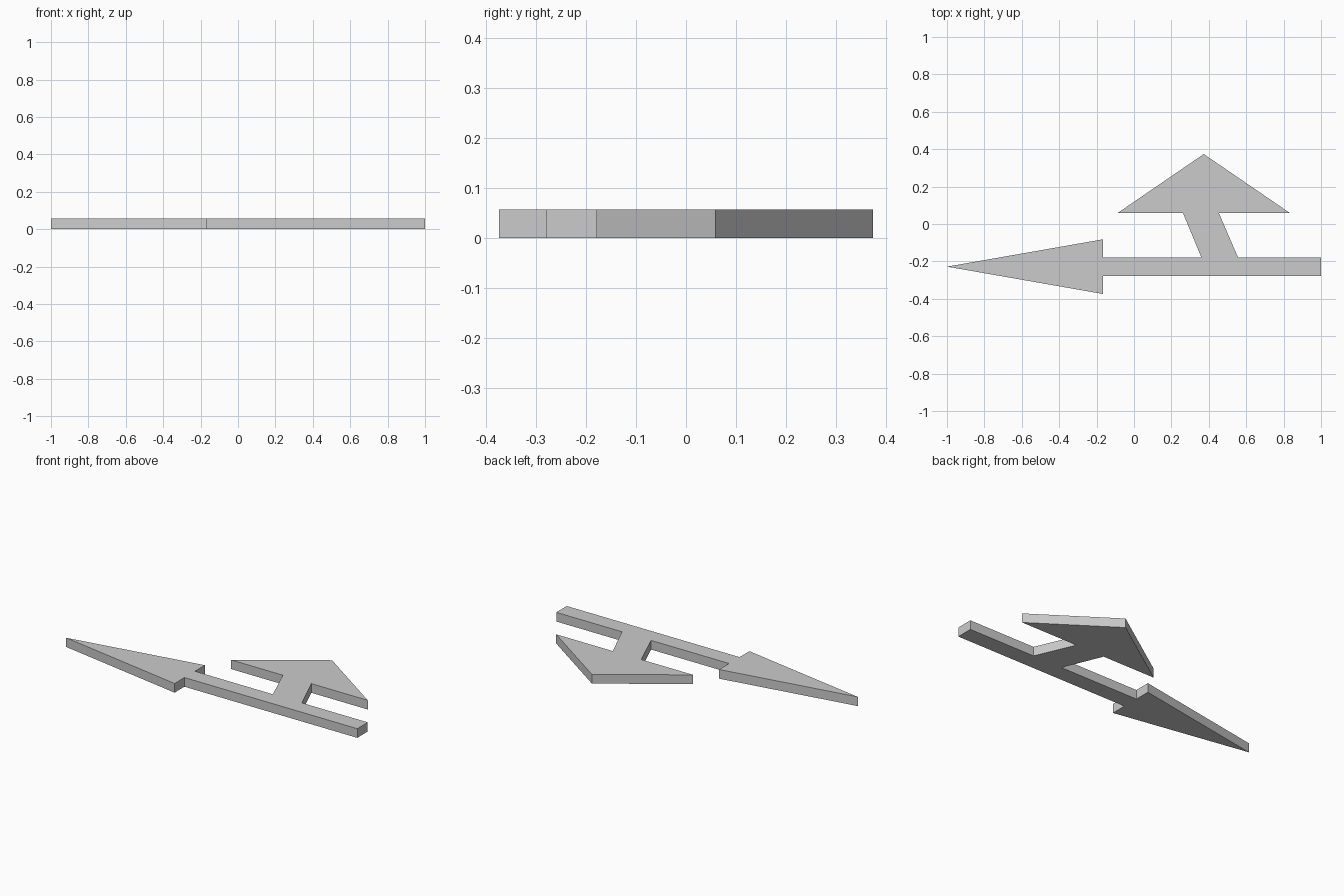
import bpy, bmesh

if "Cube" in bpy.data.objects:
    bpy.data.objects.remove(bpy.data.objects["Cube"])

THICK = 0.056

# Outline of the joined straight arrow and branching arrow, counter-clockwise
outline = [
    (-1.0, -0.228), (-0.166, -0.374),                    # left arrowhead
    (-0.166, -0.279), (1.0, -0.279), (1.0, -0.178),      # long shaft
    (0.556, -0.178), (0.454, 0.058),                     # slanted stem, right side
    (0.835, 0.058), (0.373, 0.374), (-0.089, 0.058),     # upper arrowhead
    (0.262, 0.058), (0.360, -0.178),                     # slanted stem, left side
    (-0.166, -0.178), (-0.166, -0.082),                  # back to left arrowhead
]


def plate(name, points, height):
    """Extrude a flat outline upwards from the ground."""
    bm = bmesh.new()
    face = bm.faces.new([bm.verts.new((x, y, 0)) for x, y in points])
    top = bmesh.ops.extrude_face_region(bm, geom=[face], use_keep_orig=True)
    moved = [v for v in top["geom"] if isinstance(v, bmesh.types.BMVert)]
    bmesh.ops.translate(bm, verts=moved, vec=(0, 0, height))
    bmesh.ops.recalc_face_normals(bm, faces=bm.faces[:])
    mesh = bpy.data.meshes.new(name)
    bm.to_mesh(mesh)
    bm.free()
    obj = bpy.data.objects.new(name, mesh)
    bpy.context.collection.objects.link(obj)
    return obj


plate("branching_arrow_plate", outline, THICK)
